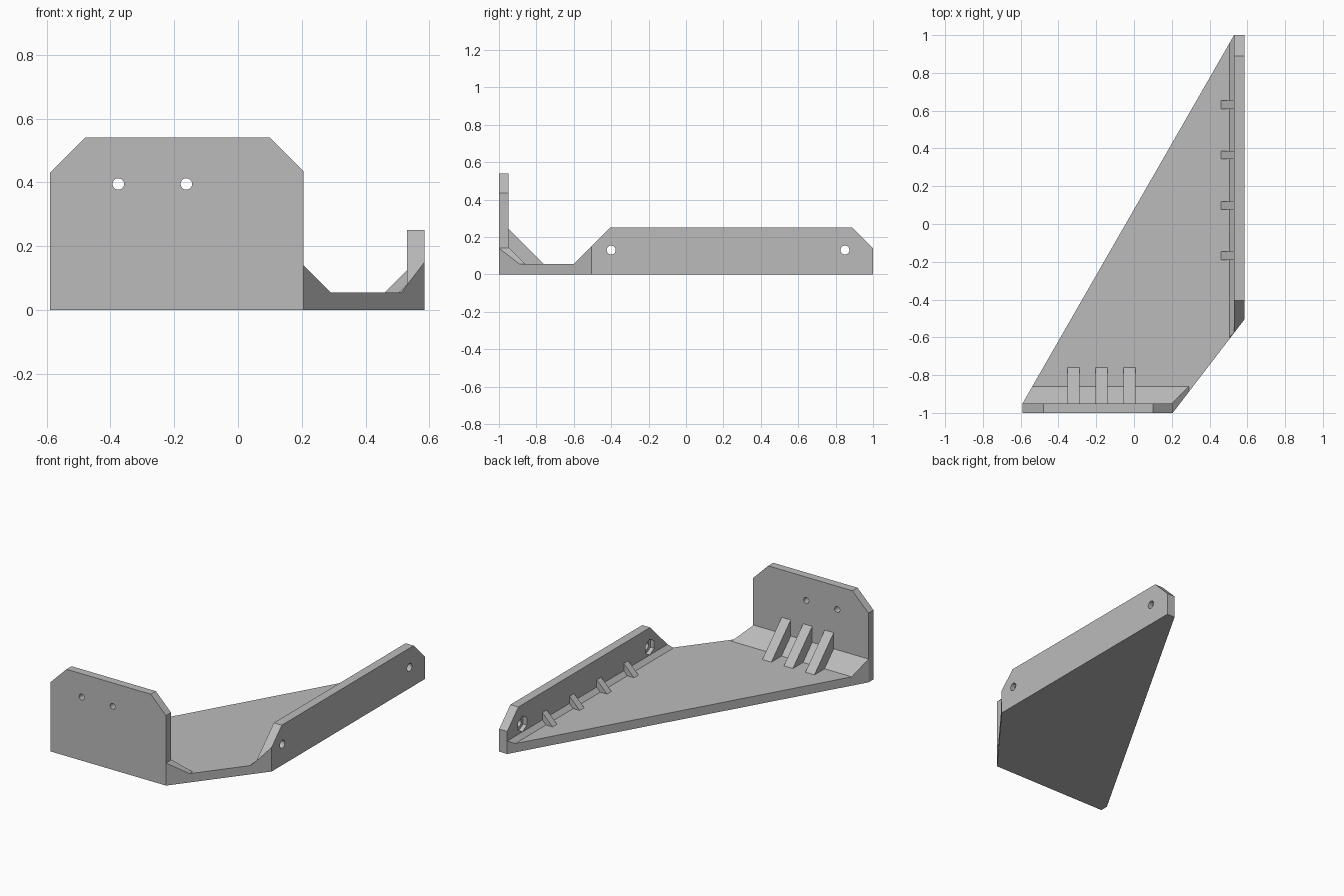
import bpy, bmesh
from math import radians
from mathutils import Matrix, Vector

if "Cube" in bpy.data.objects:
    bpy.data.objects.remove(bpy.data.objects["Cube"], do_unlink=True)

# Single matte grey
grey = bpy.data.materials.new("plain_grey")
grey.use_nodes = True
colour = (0.5, 0.5, 0.5, 1)
grey.diffuse_color = colour
grey.node_tree.nodes["Principled BSDF"].inputs["Base Color"].default_value = colour


def make_object(name, bm):
    bmesh.ops.recalc_face_normals(bm, faces=bm.faces)
    mesh = bpy.data.meshes.new(name)
    bm.to_mesh(mesh)
    bm.free()
    mesh.materials.append(grey)
    obj = bpy.data.objects.new(name, mesh)
    bpy.context.collection.objects.link(obj)
    return obj


def solid(name, low, high, cuts=()):
    """Box between two corners, trimmed by (point, outward normal) planes."""
    low, high = Vector(low), Vector(high)
    bm = bmesh.new()
    bmesh.ops.create_cube(bm, size=1, matrix=Matrix.Translation((low + high) / 2)
                          @ Matrix.Diagonal((high - low).to_4d()))
    for point, normal in cuts:
        bmesh.ops.bisect_plane(bm, geom=bm.verts[:] + bm.edges[:] + bm.faces[:],
                               dist=0.00001, plane_co=point,
                               plane_no=Vector(normal).normalized(), clear_outer=True)
        rim = [e for e in bm.edges if e.is_boundary]
        if rim:
            bmesh.ops.holes_fill(bm, edges=rim, sides=0)
    return make_object(name, bm)


def drill(obj, centre, radius, length, turn, sides=32):
    """Cut a round or hexagonal hole through a part."""
    bm = bmesh.new()
    bmesh.ops.create_cone(bm, cap_ends=True, segments=sides, radius1=radius,
                          radius2=radius, depth=length,
                          matrix=Matrix.Translation(centre) @ turn)
    cutter = make_object("hole_cutter", bm)
    cutter.hide_render = True
    mod = obj.modifiers.new("hole", "BOOLEAN")
    mod.operation, mod.solver, mod.object = "DIFFERENCE", "EXACT", cutter
    graph = bpy.context.evaluated_depsgraph_get()
    result = bpy.data.meshes.new_from_object(obj.evaluated_get(graph))
    obj.modifiers.clear()
    obj.data = result
    bpy.data.objects.remove(cutter, do_unlink=True)


# Main dimensions
X0, X1, Y0, Y1 = -0.59, 0.585, -1, 1
FLOOR = 0.055
FRONT_IN, SIDE_IN, FRONT_END = -0.95, 0.53, 0.205

# Shared trimming planes
long_edge = ((SIDE_IN, Y1, 0), (-1.95, 1.12, 0))
short_edge = ((FRONT_END, Y0, 0), (0.495, -0.38, 0))
front_flare = ((FRONT_END, 0, 0.14), (1, 0, 1))
side_flare = ((0, -0.6, FLOOR), (0, -1, 1))
front_slope = ((0, -0.86, FLOOR), (0, 1, 1))
side_slope = ((0.505, 0, FLOOR), (-1, 0, 1))

# Floor plate
solid("base_plate", (X0, FRONT_IN, 0), (SIDE_IN, Y1, FLOOR), [long_edge, short_edge])

# Tall front flange with two screw holes
front = solid("front_flange", (X0, Y0, 0), (FRONT_END, FRONT_IN, 0.54),
              [((-0.48, 0, 0.54), (-1, 0, 1)), ((0.1, 0, 0.54), (1, 0, 1))])
for x in (-0.375, -0.162):
    drill(front, (x, -0.975, 0.395), 0.018, 0.2, Matrix.Rotation(radians(90), 4, "X"))

# Flared foot and sloped fillet behind the front flange
solid("front_flange_foot", (FRONT_END, Y0, 0), (0.3, FRONT_IN, 0.14),
      [front_flare, short_edge])
solid("front_fillet", (X0, FRONT_IN, FLOOR), (0.3, -0.86, 0.145),
      [front_slope, front_flare, long_edge, short_edge])

# Low side flange with screw holes and hexagonal nut pockets
side = solid("side_flange", (SIDE_IN, -0.62, 0), (X1, Y1, 0.25),
             [short_edge, side_flare, ((0, 0.89, 0.25), (0, 1, 1))])
across = Matrix.Rotation(radians(90), 4, "Y")
for y in (-0.4, 0.85):
    drill(side, (0.55, y, 0.13), 0.024, 0.3, across)
    drill(side, (SIDE_IN, y, 0.13), 0.049, 0.05,
          across @ Matrix.Rotation(radians(90), 4, "Z"), 6)

# Small fillet along the side flange
solid("side_fillet", (0.505, -0.65, FLOOR), (SIDE_IN, Y1, 0.08),
      [side_slope, side_flare, long_edge, short_edge])

# Triangular ribs
for x in (-0.32, -0.172, -0.024):
    solid("front_rib", (x - 0.031, FRONT_IN, FLOOR), (x + 0.031, -0.76, 0.245),
          [((0, -0.76, FLOOR), (0, 1, 1))])
for y in (-0.168, 0.098, 0.365, 0.632):
    solid("side_rib", (0.46, y - 0.022, FLOOR), (SIDE_IN, y + 0.022, 0.125),
          [((0.46, 0, FLOOR), (-1, 0, 1))])
